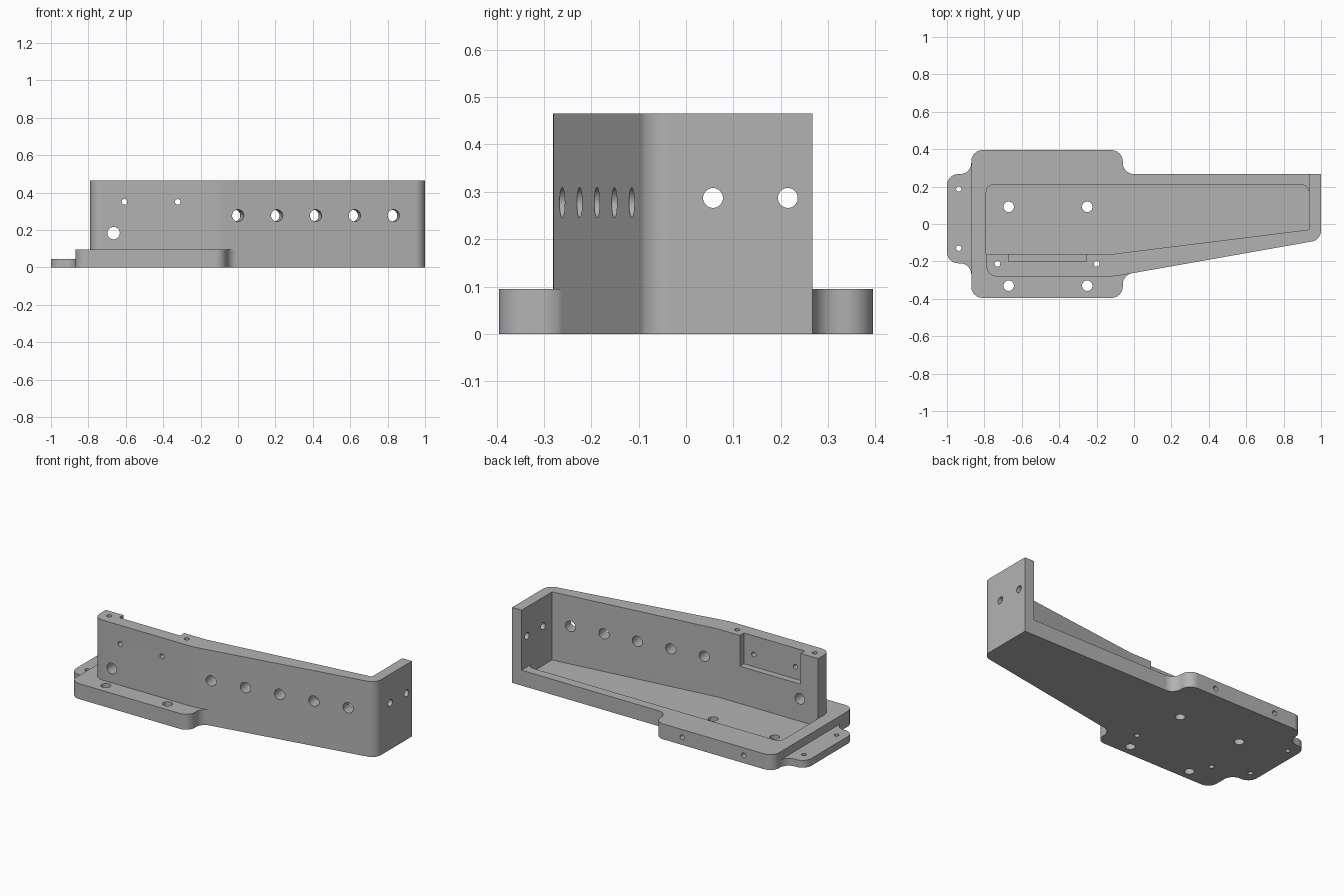
import bpy
import bmesh
import math
from mathutils import Vector, Matrix

if "Cube" in bpy.data.objects:
    bpy.data.objects.remove(bpy.data.objects["Cube"], do_unlink=True)

GREY = (0.45, 0.45, 0.45, 1.0)
grey = bpy.data.materials.new("machined grey")
grey.use_nodes = True
grey.diffuse_color = GREY
grey.node_tree.nodes["Principled BSDF"].inputs["Base Color"].default_value = GREY

BASE_TOP, FLOOR, WALL_TOP = 0.095, 0.045, 0.465


def rounded(corners, steps=10):
    """Turn (x, y, radius) corners into an outline with filleted corners."""
    pts = []
    for i, (x, y, r) in enumerate(corners):
        p = Vector((x, y))
        if r == 0:
            pts.append(p)
            continue
        a = (Vector(corners[i - 1][:2]) - p).normalized()
        b = (Vector(corners[(i + 1) % len(corners)][:2]) - p).normalized()
        half = a.angle(b) / 2
        centre = p + (a + b).normalized() * (r / math.sin(half))
        start = p + a * (r / math.tan(half)) - centre
        sweep = start.angle_signed(p + b * (r / math.tan(half)) - centre)
        for k in range(steps + 1):
            t = -sweep * k / steps
            pts.append(centre + Matrix.Rotation(t, 2) @ start)
    return pts


def make_object(name, bm):
    bmesh.ops.recalc_face_normals(bm, faces=bm.faces)
    mesh = bpy.data.meshes.new(name)
    bm.to_mesh(mesh)
    bm.free()
    mesh.materials.append(grey)
    ob = bpy.data.objects.new(name, mesh)
    bpy.context.collection.objects.link(ob)
    return ob


def prism(name, corners, z0, z1):
    bm = bmesh.new()
    verts = [bm.verts.new((p.x, p.y, z0)) for p in rounded(corners)]
    bmesh.ops.remove_doubles(bm, verts=verts, dist=0.0005)
    bm.verts.ensure_lookup_table()
    face = bm.faces.new(list(bm.verts))
    top = bmesh.ops.extrude_face_region(bm, geom=[face])["geom"]
    bmesh.ops.translate(bm, vec=(0, 0, z1 - z0),
                        verts=[v for v in top if isinstance(v, bmesh.types.BMVert)])
    return make_object(name, bm)


def drill(bm, start, end, radius):
    """Add a cylinder running from start to end."""
    start, end = Vector(start), Vector(end)
    axis = end - start
    turn = axis.to_track_quat('Z', 'Y').to_matrix().to_4x4()
    bmesh.ops.create_cone(bm, cap_ends=True, segments=32, radius1=radius, radius2=radius,
                          depth=axis.length,
                          matrix=Matrix.Translation((start + end) / 2) @ turn)


def activate(ob):
    bpy.ops.object.select_all(action='DESELECT')
    ob.select_set(True)
    bpy.context.view_layer.objects.active = ob


def cut(ob, cutter):
    mod = ob.modifiers.new("cut", 'BOOLEAN')
    mod.operation = 'DIFFERENCE'
    mod.solver = 'EXACT'
    mod.object = cutter
    activate(ob)
    bpy.ops.object.modifier_apply(modifier=mod.name)


# Base plate with its wide flange
base = prism("base_plate", [
    (-0.87, -0.395, 0.06), (-0.06, -0.395, 0.06), (-0.06, -0.272, 0.06),
    (1, -0.085, 0.06), (1, 0.267, 0), (-0.06, 0.267, 0.06),
    (-0.06, 0.395, 0.06), (-0.87, 0.395, 0.06)], 0, BASE_TOP)

# Thin mounting tab on the end
tab = prism("end_tab", [
    (-1, -0.21, 0.06), (-0.87, -0.21, 0.06), (-0.87, -0.27, 0),
    (-0.87, 0.327, 0), (-0.87, 0.267, 0.06), (-1, 0.267, 0.06)], 0, FLOOR)

# Upright wall, tapering towards the end wall
wall = prism("side_wall", [
    (-0.79, -0.281, 0.06), (-0.11, -0.281, 0.4), (1, -0.085, 0.06), (1, 0.267, 0),
    (0.935, 0.267, 0), (0.935, -0.03, 0), (-0.11, -0.16, 0), (-0.79, -0.16, 0)],
    BASE_TOP, WALL_TOP)

# Sunken floor and the pocket inside the wall
recess = prism("recess_cutter", [
    (-0.79, -0.16, 0), (-0.11, -0.16, 0), (0.935, -0.03, 0),
    (0.935, 0.21, 0.04), (-0.79, 0.21, 0.04)], FLOOR, 0.2)
pocket = prism("pocket_cutter", [
    (-0.67, -0.2, 0), (-0.255, -0.2, 0), (-0.255, -0.1, 0), (-0.67, -0.1, 0)], 0.275, 0.6)

# All drilled holes
bm = bmesh.new()
for x in (-0.67, -0.25):
    for y in (0.092, -0.33):
        drill(bm, (x, y, -0.05), (x, y, 0.12), 0.028)
    drill(bm, (x, 0.45, 0.047), (x, 0.27, 0.047), 0.015)
for x in (-0.73, -0.2):
    drill(bm, (x, -0.213, -0.05), (x, -0.213, 0.6), 0.015)
for y in (0.187, -0.13):
    drill(bm, (-0.937, y, -0.05), (-0.937, y, 0.1), 0.014)
for x in (-0.607, -0.322):
    drill(bm, (x, -0.35, 0.35), (x, -0.1, 0.35), 0.015)
drill(bm, (-0.665, -0.35, 0.183), (-0.665, -0.1, 0.183), 0.033)
tilt = math.radians(10)
across = Vector((-math.sin(tilt), math.cos(tilt), 0))
for i in range(5):
    x = i * 0.208
    face_point = Vector((x, -0.281 + (x + 0.11) * math.tan(tilt), 0.277))
    drill(bm, face_point - across * 0.06, face_point + across * 0.2, 0.032)
for y in (0.057, 0.215):
    drill(bm, (0.88, y, 0.287), (1.05, y, 0.287), 0.021)
holes = make_object("hole_cutter", bm)

cut(base, recess)
cut(wall, pocket)
for part in (base, tab, wall):
    cut(part, holes)
    activate(part)
    bpy.ops.object.shade_smooth_by_angle(angle=math.radians(30))
    part.modifiers.new("clean shading", 'WEIGHTED_NORMAL').keep_sharp = True

for cutter in (recess, pocket, holes):
    bpy.data.objects.remove(cutter, do_unlink=True)
